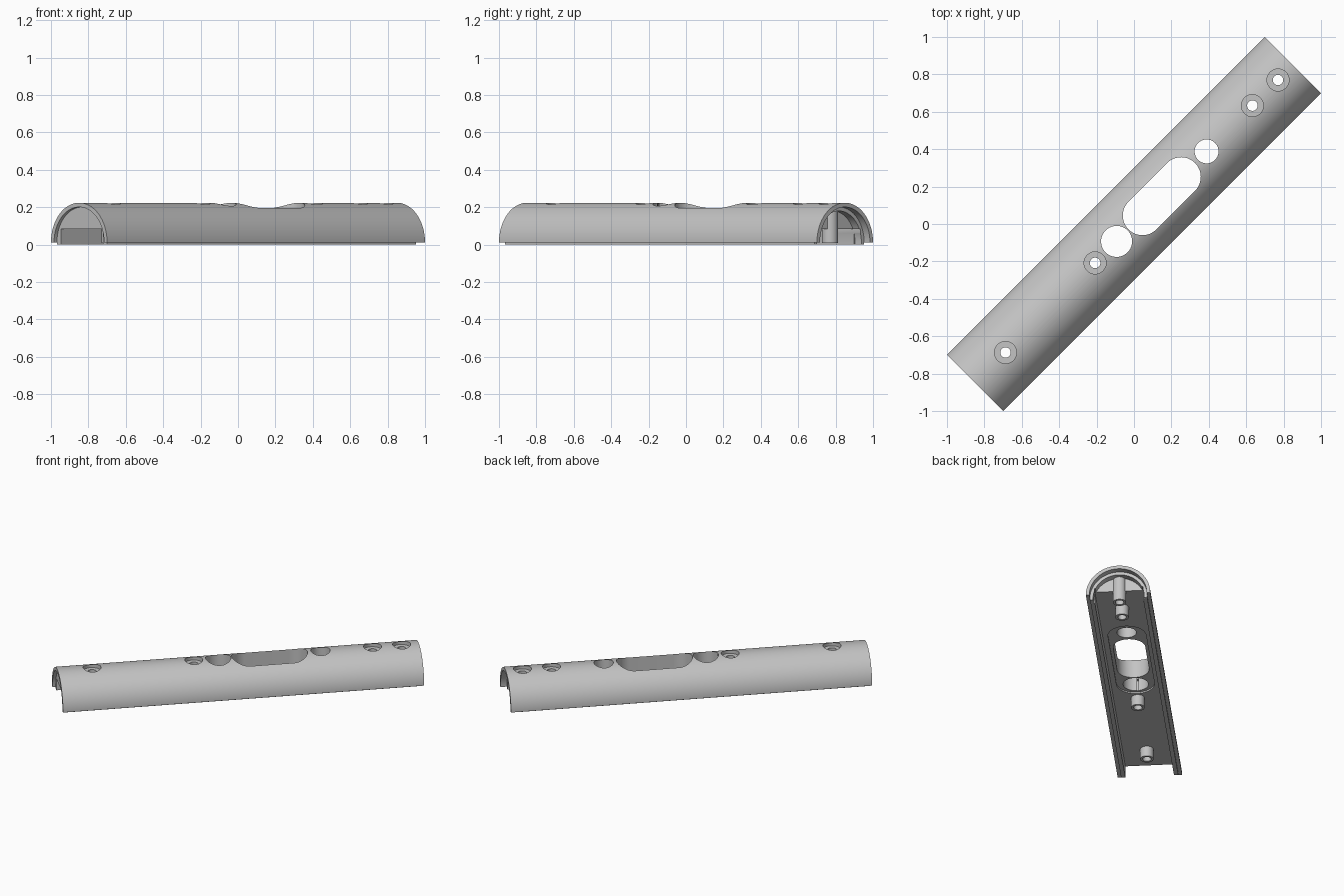
import bpy, bmesh, math
from mathutils import Vector

cube = bpy.data.objects.get("Cube")
if cube:
    bpy.data.objects.remove(cube, do_unlink=True)

# Main sizes, with the tube lying along local x until the final turn
HALF = 1.202        # half length
AXIS_Z = 0.012      # height of the tube axis
R_OUT, R_IN, R_CORE = 0.212, 0.188, 0.168
CHANNEL, CEILING = 0.16, 0.083
S2 = math.sqrt(2)

grey = bpy.data.materials.new("satin_grey")
grey.use_nodes = True
grey.diffuse_color = (0.55, 0.55, 0.55, 1)
grey.node_tree.nodes["Principled BSDF"].inputs["Base Color"].default_value = (0.55, 0.55, 0.55, 1)


def prism(name, points, step):
    """Closed solid made by sweeping a planar outline of 3D points along a vector."""
    bm = bmesh.new()
    face = bm.faces.new([bm.verts.new(p) for p in points])
    swept = bmesh.ops.extrude_face_region(bm, geom=[face], use_keep_orig=True)
    verts = [g for g in swept["geom"] if isinstance(g, bmesh.types.BMVert)]
    bmesh.ops.translate(bm, verts=verts, vec=Vector(step))
    bmesh.ops.recalc_face_normals(bm, faces=bm.faces)
    mesh = bpy.data.meshes.new(name)
    bm.to_mesh(mesh)
    bm.free()
    mesh.materials.append(grey)
    obj = bpy.data.objects.new(name, mesh)
    bpy.context.collection.objects.link(obj)
    return obj


def arch(r, n=64):
    """Half circle in (y, z) from +y over the top to -y."""
    return [(r * math.cos(math.pi * i / n), AXIS_Z + r * math.sin(math.pi * i / n)) for i in range(n + 1)]


def along_x(name, outline, x0, x1):
    return prism(name, [(x0, y, z) for y, z in outline], (x1 - x0, 0, 0))


def slot(name, xa, xb, r, z0, z1, n=24):
    """Upright stadium column; a round one when xa equals xb."""
    pts = []
    for cx, start in ((xb, -math.pi / 2), (xa, math.pi / 2)):
        for i in range(n + (xa != xb)):
            a = start + math.pi * i / n
            pts.append((cx + r * math.cos(a), r * math.sin(a), z0))
    return prism(name, pts, (0, 0, z1 - z0))


def combine(target, tool, operation):
    mod = target.modifiers.new("combine", 'BOOLEAN')
    mod.operation = operation
    mod.solver = 'EXACT'
    mod.object = tool
    bpy.context.view_layer.objects.active = target
    bpy.ops.object.modifier_apply(modifier=mod.name)
    bpy.data.objects.remove(tool, do_unlink=True)


# Half-round body with stepped rails and a flat-topped channel underneath
outline = arch(R_OUT) + [(-R_IN, AXIS_Z), (-R_IN, 0), (-CHANNEL, 0), (-CHANNEL, CEILING),
                         (CHANNEL, CEILING), (CHANNEL, 0), (R_IN, 0), (R_IN, AXIS_Z)]
body = along_x("half_round_cover", outline, -HALF, HALF)

# Recessed ends: one shallow step at the front, two steps at the back
for r, x0, x1 in ((R_IN + 0.001, -1.3, -1.18), (R_IN + 0.001, 1.158, 1.3), (R_CORE, 1.11, 1.32)):
    combine(body, along_x("end_recess", arch(r) + [(-r, -0.1), (r, -0.1)], x0, x1), 'DIFFERENCE')

# Shallow pocket in the ceiling around the large openings
combine(body, slot("pocket", -0.11, 0.525, 0.125, 0.03, 0.093), 'DIFFERENCE')

# Screw bosses under the ceiling, with counterbored holes from the top
screws = [-0.687 * S2, -0.208 * S2, 0.633 * S2, 0.77 * S2]
for x in screws:
    combine(body, slot("boss", x, x, 0.044, 0.01, 0.195), 'UNION')
for x in screws:
    combine(body, slot("counterbore", x, x, 0.059, 0.194, 0.3), 'DIFFERENCE')
    combine(body, slot("screw_hole", x, x, 0.028, -0.05, 0.3), 'DIFFERENCE')

# Large openings: long slot and two round holes
for xa, xb, r in ((0.045 * S2, 0.252 * S2, 0.105), (0.388 * S2, 0.388 * S2, 0.064),
                  (-0.093 * S2, -0.093 * S2, 0.083)):
    combine(body, slot("opening", xa, xb, r, -0.05, 0.3), 'DIFFERENCE')

# Turn the cover onto the diagonal and smooth the round surfaces
body.rotation_euler.z = math.pi / 4
bpy.ops.object.select_all(action='DESELECT')
body.select_set(True)
bpy.context.view_layer.objects.active = body
bpy.ops.object.transform_apply(location=False, rotation=True, scale=False)
bpy.ops.object.shade_smooth_by_angle(angle=math.radians(30))
